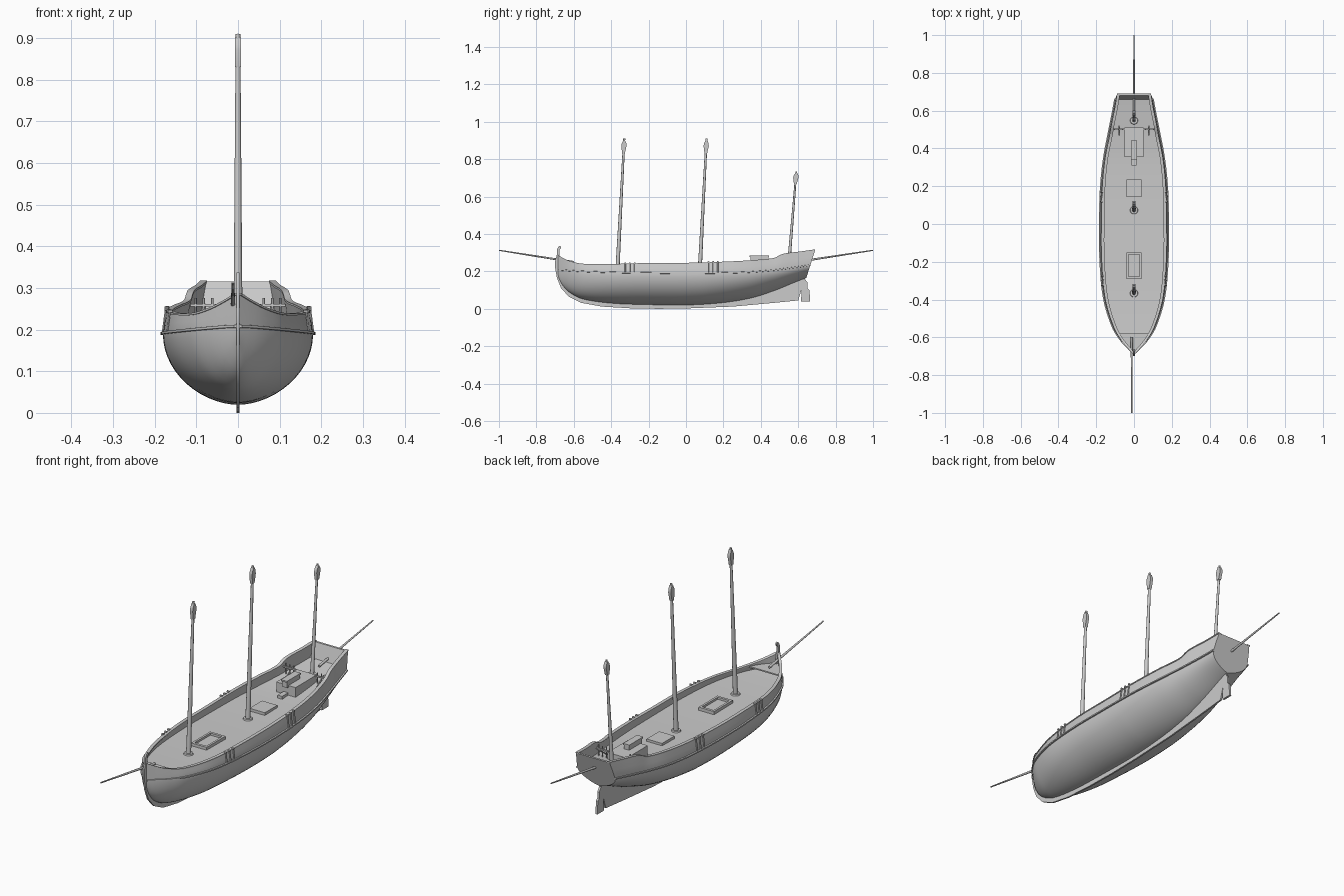
import bpy, bmesh, math
from mathutils import Vector

if "Cube" in bpy.data.objects:
    bpy.data.objects.remove(bpy.data.objects["Cube"])

# Hull stations: y, wale half width, bottom z, wale z, gunwale z, gunwale half width
ST = [(-.685, .004, .17, .208, .285, .004), (-.66, .030, .125, .207, .270, .028),
      (-.62, .066, .085, .204, .252, .062), (-.55, .110, .052, .200, .238, .103),
      (-.40, .157, .030, .195, .237, .149), (-.20, .177, .022, .192, .242, .168),
      (0, .180, .020, .190, .243, .170), (.20, .174, .033, .192, .249, .165),
      (.35, .158, .058, .197, .257, .150), (.47, .136, .095, .207, .269, .126),
      (.51, .128, .109, .212, .290, .119), (.60, .110, .143, .224, .304, .099),
      (.665, .098, .165, .234, .315, .087)]


def station(y):
    """Smooth interpolation of the hull table at y."""
    i = max(k for k in range(len(ST) - 1) if ST[k][0] <= y + 1e-9 or k == 0)
    a, b = ST[i], ST[i + 1]
    h = b[0] - a[0]
    t = min(1, max(0, (y - a[0]) / h))
    p, q = ST[max(i - 1, 0)], ST[min(i + 2, len(ST) - 1)]
    out = []
    for c in range(1, 6):
        m0 = (b[c] - p[c]) / (b[0] - p[0]) * h
        m1 = (q[c] - a[c]) / (q[0] - a[0]) * h
        out.append((2*t**3 - 3*t*t + 1)*a[c] + (t**3 - 2*t*t + t)*m0
                   + (3*t*t - 2*t**3)*b[c] + (t**3 - t*t)*m1)
    return out


def rake(y, z, zw):
    s = min(1, max(0, (y - .4) / .265))
    return y + s * s * .32 * (z - zw)


def deck_z(y):
    return station(y)[2] + .015


def finish(name, bm, angle=35):
    bmesh.ops.recalc_face_normals(bm, faces=bm.faces)
    me = bpy.data.meshes.new(name)
    bm.to_mesh(me)
    bm.free()
    ob = bpy.data.objects.new(name, me)
    bpy.context.collection.objects.link(ob)
    bpy.ops.object.select_all(action='DESELECT')
    ob.select_set(True)
    bpy.context.view_layer.objects.active = ob
    bpy.ops.object.shade_smooth_by_angle(angle=math.radians(angle))
    return ob


def loft(name, rings, closed=False, caps=False):
    bm = bmesh.new()
    vs = [[bm.verts.new(p) for p in r] for r in rings]
    n = len(rings[0])
    for a, b in zip(vs, vs[1:]):
        for j in range(n if closed else n - 1):
            k = (j + 1) % n
            bm.faces.new((a[j], a[k], b[k], b[j]))
    if caps:
        bm.faces.new(vs[0])
        bm.faces.new(vs[-1])
    return finish(name, bm)


def plate(name, yz, half, x=0):
    """Side profile extruded across x."""
    return loft(name, [[(x - half, y, z) for y, z in yz], [(x + half, y, z) for y, z in yz]], True, True)


def box(name, x0, x1, y0, y1, z0, z1):
    return plate(name, [(y0, z0), (y1, z0), (y1, z1), (y0, z1)], (x1 - x0) / 2, (x0 + x1) / 2)


def spar(name, a, b, r0, r1, n=12):
    a, b = Vector(a), Vector(b)
    rot = (b - a).to_track_quat('Z', 'Y')
    ring = lambda c, r: [c + rot @ Vector((r*math.cos(6.28319*i/n), r*math.sin(6.28319*i/n), 0)) for i in range(n)]
    return loft(name, [ring(a, r0), ring(b, r1)], True, True)


def half_section(y, inner=True):
    w, zb, zw, gz, gw = station(y)
    v = 1.1 + .5 * min(1, max(0, (y - .1) / .5))
    pts = []
    for i in range(15):
        t = i / 14 * math.pi / 2
        pts.append((w * math.sin(t) ** v, zw - (zw - zb) * math.cos(t)))
    pts += [(w + (gw - w) * .4, zw + (gz - zw) * .5), (gw, gz)]
    if inner:
        d = zw + .015
        wd = max(w + (gw - w) * .2 - .01, .0005)
        pts += [(max(gw - .012, .0005), gz), (wd, d), (0, d)]
    return [(x, rake(y, z, zw), z) for x, z in pts]


def mirrored(half):
    return [(-x, y, z) for x, y, z in reversed(half)] + half[1:]


# Hull skin, bulwark inside and deck in one loft
ys = [-.685 + 1.35 * i / 72 for i in range(73)]
loft("hull", [mirrored(half_section(y)) for y in ys])

# Transom closing the stern
end = mirrored(half_section(.665, False))
loft("transom", [end, [(x, y - .01, z) for x, y, z in end]], True, True)

# Keel, stem with scrolled head, rudder
plate("keel_and_stem", [(.64, .175), (.6, .045), (.45, .03), (.25, .012), (0, .002), (-.15, 0), (-.3, .003),
      (-.45, .012), (-.56, .032), (-.625, .064), (-.668, .11), (-.69, .165), (-.7, .22), (-.699, .26),
      (-.69, .29), (-.69, .315), (-.684, .33), (-.675, .337), (-.667, .332), (-.67, .322), (-.676, .316),
      (-.677, .29), (-.665, .24), (-.655, .15), (-.6, .1), (-.4, .05), (0, .04), (.3, .075),
      (.5, .14), (.6, .19)], .004)
plate("rudder", [(.615, .04), (.664, .04), (.66, .1), (.65, .11), (.65, .14), (.637, .158), (.625, .15), (.618, .1)], .005)

# Rubbing strake and gunwale cap on both sides
for side, nm in ((1, "right"), (-1, "left")):
    strake, cap = [], []
    for y in ys:
        w, zb, zw, gz, gw = station(y)
        strake.append([(side * (w + dx), rake(y, zw, zw), zw + dz)
                       for dx, dz in ((-.003, -.004), (.006, -.003), (.006, .003), (-.003, .004))])
        cap.append([(side * max(gw + dx, 0), rake(y, gz, zw), gz + dz)
                    for dx, dz in ((-.013, -.002), (.003, -.002), (.003, .003), (-.013, .003))])
    loft("strake_" + nm, strake, True, True)
    loft("gunwale_cap_" + nm, cap, True, True)
    # Chainplates outside the bulwark
    for k, y in enumerate((-.325, -.3, -.275, .12, .145, .17)):
        w, zb, zw, gz, gw = station(y)
        spar(f"chainplate_{nm}_{k}", (side * (w + .003), y, zw), (side * (gw + .004), y, gz + .008), .003, .003, 6)
        spar(f"deadeye_{nm}_{k}", (side * (gw - .002), y, gz + .004), (side * (gw + .008), y, gz + .004), .005, .005, 8)
    # Pin rail beside the cabin
    d = deck_z(.5)
    xs = sorted((side * .05, side * .12))
    box("pin_rail_" + nm, xs[0], xs[1], .497, .505, d + .03, d + .036)
    for k, x in enumerate((.062, .082, .102)):
        spar(f"rail_pin_{nm}_{k}", (side * x, .501, d), (side * x, .501, d + .05), .003, .003, 6)
    spar("rail_brace_" + nm, (side * .08, .47, d), (side * .08, .52, d + .035), .003, .003, 6)

# Raised foredeck
fy = [-.58 - .1 * i / 8 for i in range(9)]
loft("foredeck", [[(s * max(station(y)[4] - .005, .001), y, z) for s, z in ((-1, .232), (1, .232), (1, .238), (-1, .238))]
                  for y in fy], True, True)

# Raked masts with collars and flat mastheads
for nm, y0, y1, top, r in (("fore", -.367, -.33, .91, .011), ("main", .073, .11, .91, .011),
                           ("mizzen", .548, .59, .735, .009)):
    d = deck_z(y0)
    spar(nm + "_mast", (0, y0, d - .01), (0, y1, top), r, r * .5)
    spar(nm + "_collar", (0, y0, d), (0, y0, d + .006), .021, .019, 16)
    f = .08 if nm != "mizzen" else .07
    tilt = (y1 - y0) / (top - d)
    prof = [(-.007, -f), (-.014, -.5 * f), (-.012, -.3 * f), (-.004, -.1 * f),
            (.004, -.1 * f), (.012, -.3 * f), (.014, -.5 * f), (.007, -f)]
    plate(nm + "_masthead", [(y1 + dy + tilt * dz, top + dz) for dy, dz in prof], .007)

# Bowsprit and stern outrigger
spar("bowsprit", (-.012, -.6, .25), (-.012, -1, .313), .006, .003)
spar("outrigger", (0, .6, .252), (0, 1, .313), .006, .003)

# Open cargo hatch with coaming
d = deck_z(-.22)
for nm, x0, x1, y0, y1 in (("left", -.04, -.03, -.29, -.15), ("right", .03, .04, -.29, -.15),
                           ("front", -.03, .03, -.29, -.278), ("back", -.03, .03, -.162, -.15)):
    box("hatch_coaming_" + nm, x0, x1, y0, y1, d - .005, d + .014)
box("hatch_cover", -.03, .03, -.278, -.162, d - .005, d + .004)

# Skylight hatch, cabin and sliding companionway
box("mid_hatch", -.04, .04, .142, .235, .2, deck_z(.19) + .012)
box("cabin", -.05, .05, .355, .51, .2, .258)
box("companionway", -.013, .013, .345, .44, .25, .277)
box("companionway_lid", -.016, .016, .34, .443, .277, .284)
box("cabin_step", -.012, .012, .31, .355, .2, .224)
